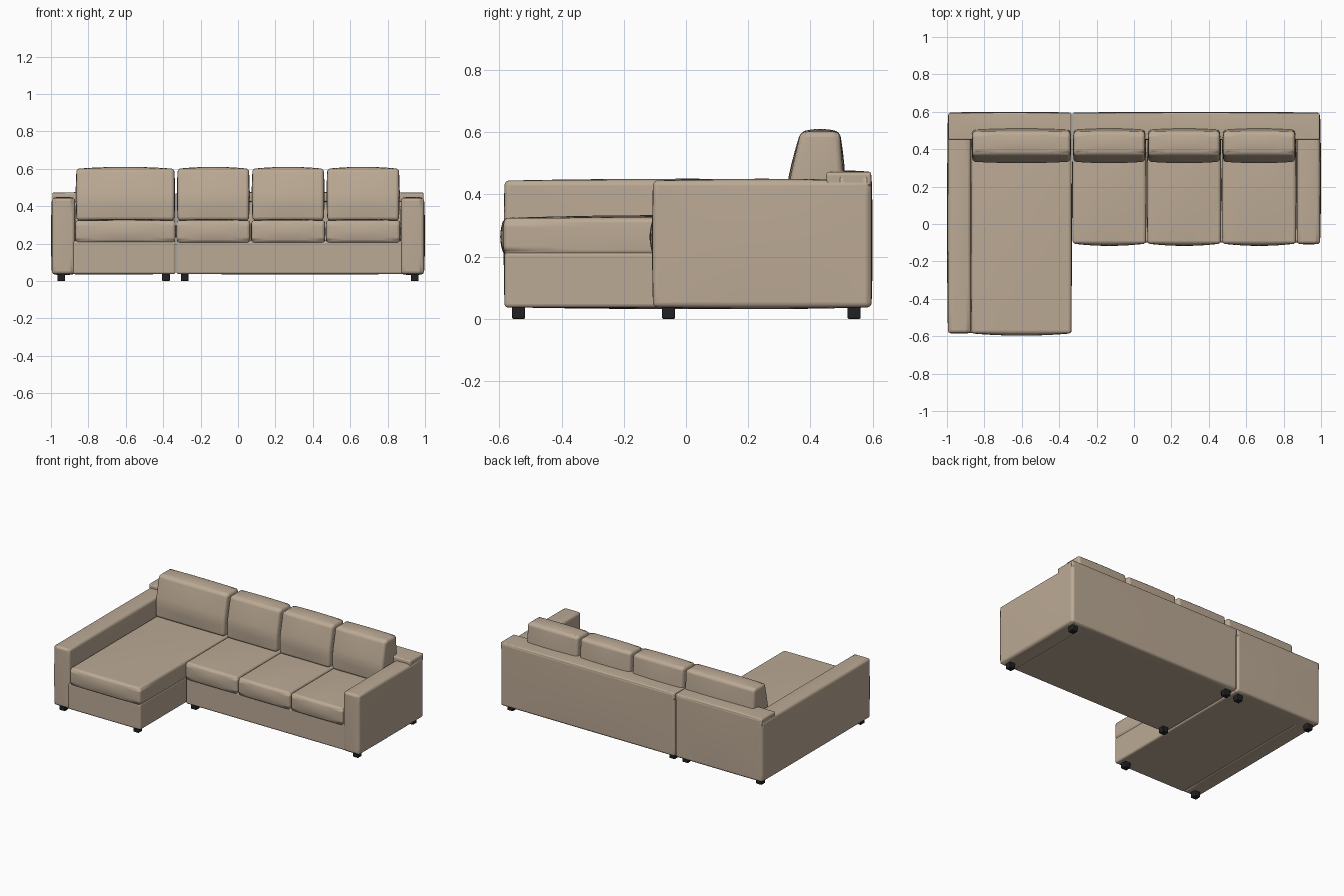
import bpy, bmesh, math

if "Cube" in bpy.data.objects:
    bpy.data.objects.remove(bpy.data.objects["Cube"])


def material(name, rgb):
    m = bpy.data.materials.new(name)
    m.diffuse_color = (*rgb, 1)
    m.use_nodes = True
    m.node_tree.nodes["Principled BSDF"].inputs["Base Color"].default_value = m.diffuse_color
    return m


FABRIC = material("beige fabric", (0.50, 0.40, 0.30))
DARK = material("black feet", (0.015, 0.015, 0.017))


def soft_box(name, x, y, z, radius, puff=(0, 0, 0), lean=0.0, mat=FABRIC, cuts=7):
    """Rounded box between the given ranges; puff bulges each face pair,
    lean pushes the upper front edge backwards."""
    bm = bmesh.new()
    bmesh.ops.create_cube(bm, size=2)
    if cuts:
        bmesh.ops.subdivide_edges(bm, edges=bm.edges[:], cuts=cuts, use_grid_fill=True)
    lim = (x, y, z)
    for v in bm.verts:
        n = v.co.copy()
        p = [(a + b) / 2 + n[i] * (b - a) / 2 for i, (a, b) in enumerate(lim)]
        for i in range(3):
            u, w = n[(i + 1) % 3], n[(i + 2) % 3]
            p[i] += puff[i] * n[i] * (1 - u * u) * (1 - w * w) if abs(n[i]) > 0.99 else 0
        t = max(0.0, (n.z + 0.2) / 1.2)
        p[1] += lean * t * (1 - n.y) / 2 - 0.3 * lean * t * (1 + n.y) / 2
        v.co = p
    me = bpy.data.meshes.new(name)
    bm.to_mesh(me)
    bm.free()
    me.materials.append(mat)
    ob = bpy.data.objects.new(name, me)
    bpy.context.collection.objects.link(ob)
    bev = ob.modifiers.new("round", 'BEVEL')
    bev.width = radius
    bev.segments = 4 if radius > 0.01 else 2
    bev.limit_method = 'ANGLE'
    bev.angle_limit = math.radians(50)
    bpy.ops.object.select_all(action='DESELECT')
    ob.select_set(True)
    bpy.context.view_layer.objects.active = ob
    bpy.ops.object.shade_smooth_by_angle(angle=math.radians(40))
    return ob


# arms
soft_box("chaise_arm", (-0.995, -0.872), (-0.583, 0.592), (0.037, 0.444), 0.025, (0.005, 0.003, 0.006))
soft_box("right_arm", (0.872, 0.995), (-0.106, 0.592), (0.037, 0.444), 0.025, (0.005, 0.003, 0.006))

# upholstered bases
soft_box("chaise_base", (-0.885, -0.334), (-0.583, 0.56), (0.036, 0.215), 0.012)
soft_box("sofa_base", (-0.329, 0.885), (-0.098, 0.56), (0.036, 0.215), 0.012)

# back panels with a wider top rail
for side, x0, x1 in (("chaise", -0.992, -0.335), ("sofa", -0.329, 0.992)):
    soft_box(side + "_back", (x0, x1), (0.48, 0.596), (0.037, 0.468), 0.02, (0, 0.004, 0.002))
    soft_box(side + "_back_rail", (x0, x1), (0.452, 0.594), (0.425, 0.472), 0.02, (0, 0.002, 0.004))

# seat cushions and back cushions
spans = [("chaise", -0.869, -0.335, -0.585), ("left", -0.328, 0.064, -0.105),
         ("middle", 0.072, 0.464, -0.105), ("right", 0.472, 0.866, -0.105)]
for name, x0, x1, front in spans:
    soft_box(name + "_seat_cushion", (x0, x1), (front, 0.47), (0.204, 0.324), 0.035, (0.003, 0.012, 0.009))
    soft_box(name + "_back_cushion", (x0 + 0.006, x1 - 0.006), (0.333, 0.505), (0.325, 0.6), 0.035,
             (0.005, 0.008, 0.01), lean=0.035)

# small block feet
feet = [(x, y) for x in (-0.945, -0.385) for y in (-0.538, 0.54)]
feet += [(x, y) for x in (-0.285, 0.945) for y in (-0.056, 0.54)]
for i, (x, y) in enumerate(feet):
    soft_box(f"foot_{i + 1}", (x - 0.021, x + 0.021), (y - 0.021, y + 0.021), (0, 0.045), 0.004,
             mat=DARK, cuts=0)
